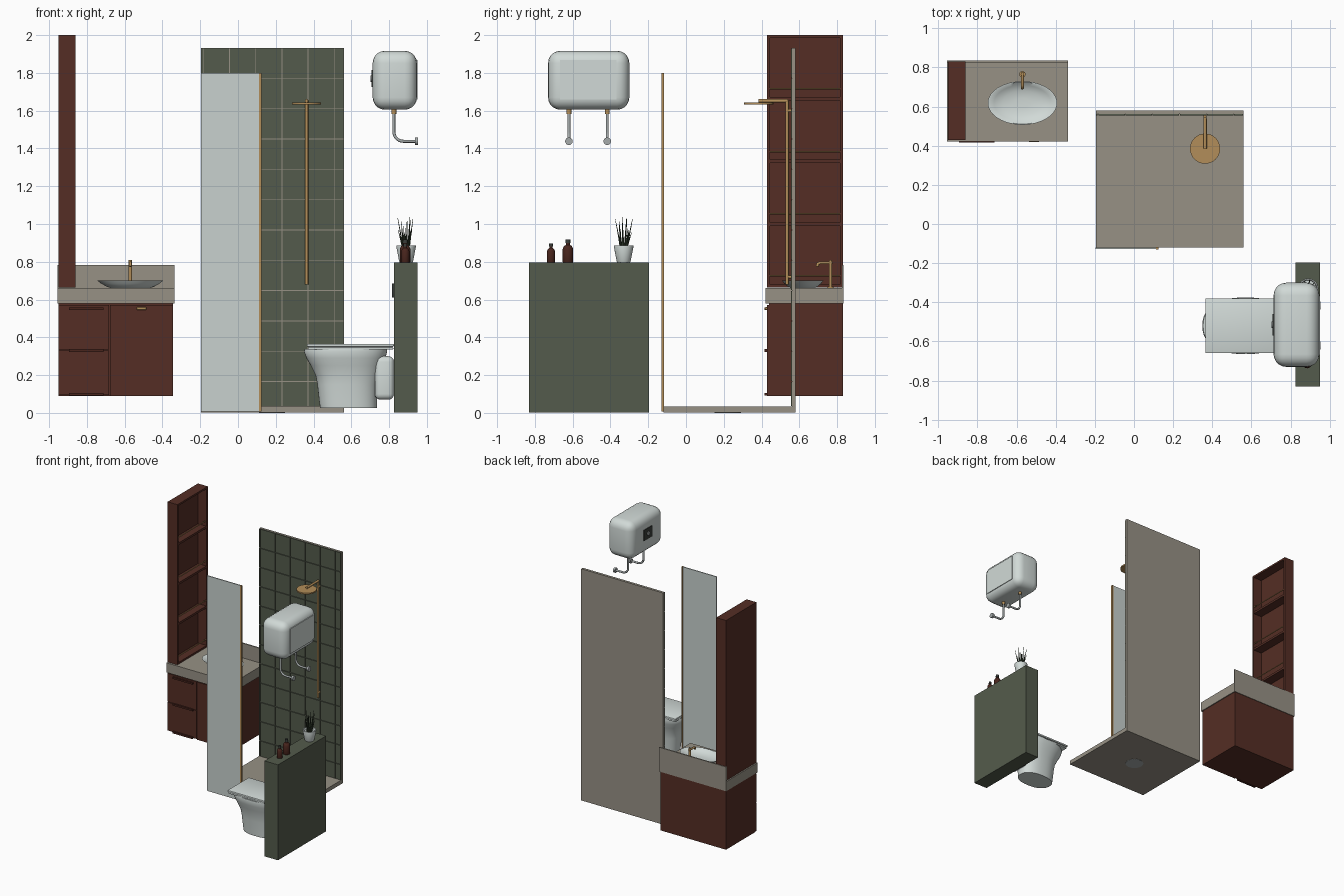
import bpy, bmesh, math, random
from mathutils import Vector, Matrix

cube = bpy.data.objects.get("Cube")
if cube:
    bpy.data.objects.remove(cube, do_unlink=True)
random.seed(4)


def material(name, *rgb):
    m = bpy.data.materials.new(name)
    m.use_nodes = True
    m.diffuse_color = (*rgb, 1)
    m.node_tree.nodes["Principled BSDF"].inputs["Base Color"].default_value = (*rgb, 1)
    return m


wood = material("red brown wood", .09, .027, .018)
green = material("sage green", .088, .105, .072)
stone = material("warm stone", .31, .285, .235)
glass = material("pale glass", .58, .64, .62)
ceramic = material("white ceramic", .64, .70, .68)
gold = material("brushed gold", .45, .27, .10)
dark = material("dark grey", .04, .045, .04)
amber = material("dark amber", .065, .018, .012)
leaf = material("leaf green", .03, .045, .025)
chrome = material("chrome grey", .38, .41, .41)


def finish(bm, name, mat, smooth=False):
    bmesh.ops.recalc_face_normals(bm, faces=bm.faces)
    me = bpy.data.meshes.new(name)
    bm.to_mesh(me)
    bm.free()
    ob = bpy.data.objects.new(name, me)
    bpy.context.collection.objects.link(ob)
    me.materials.append(mat)
    if smooth:
        bpy.ops.object.select_all(action='DESELECT')
        ob.select_set(True)
        bpy.context.view_layer.objects.active = ob
        bpy.ops.object.shade_smooth_by_angle(angle=math.radians(40))
    return ob


def boxes(name, spans, mat, bevel=0, segments=2):
    """Each span gives the x, y and z ranges of one block."""
    bm = bmesh.new()
    for span in spans:
        mid = Vector([(a + b) / 2 for a, b in span])
        size = Vector([b - a for a, b in span])
        bmesh.ops.create_cube(bm, size=1, matrix=Matrix.Translation(mid) @ Matrix.Diagonal(size).to_4x4())
    if bevel:
        bmesh.ops.bevel(bm, geom=bm.edges[:], offset=bevel, segments=segments,
                        profile=.5, affect='EDGES')
    return finish(bm, name, mat, bool(bevel))


def box(name, x, y, z, mat, bevel=0, segments=2):
    return boxes(name, [(x, y, z)], mat, bevel, segments)


def loft(name, rings, mat, n=32, power=2):
    """Stack of superellipse rings: centre x, centre y, z, radius x, radius y."""
    bm = bmesh.new()
    loops = []
    for cx, cy, z, rx, ry in rings:
        loop = []
        for i in range(n):
            c, s = math.cos(math.tau * i / n), math.sin(math.tau * i / n)
            px = math.copysign(abs(c) ** (2 / power), c)
            py = math.copysign(abs(s) ** (2 / power), s)
            loop.append(bm.verts.new((cx + rx * px, cy + ry * py, z)))
        loops.append(loop)
    for a, b in zip(loops, loops[1:]):
        for i in range(n):
            j = (i + 1) % n
            bm.faces.new((a[i], a[j], b[j], b[i]))
    bm.faces.new(loops[0])
    bm.faces.new(loops[-1])
    return finish(bm, name, mat, True)


def lathe(name, x, y, profile, mat, n=24):
    return loft(name, [(x, y, z, r, r) for z, r in profile], mat, n)


def rod(name, a, b, r, mat, r2=None, n=16):
    a, b = Vector(a), Vector(b)
    d = b - a
    bm = bmesh.new()
    m = Matrix.Translation((a + b) / 2) @ d.to_track_quat('Z', 'Y').to_matrix().to_4x4()
    bmesh.ops.create_cone(bm, cap_ends=True, segments=n, radius1=r,
                          radius2=r if r2 is None else r2, depth=d.length, matrix=m)
    return finish(bm, name, mat, True)


def pipe(name, points, r, mat):
    cu = bpy.data.curves.new(name, 'CURVE')
    cu.dimensions = '3D'
    cu.bevel_depth, cu.bevel_resolution, cu.use_fill_caps = r, 3, True
    sp = cu.splines.new('POLY')
    sp.points.add(len(points) - 1)
    for p, co in zip(sp.points, points):
        p.co = (*co, 1)
    ob = bpy.data.objects.new(name, cu)
    bpy.context.collection.objects.link(ob)
    cu.materials.append(mat)


# Vanity cabinet, drawers and door
box("vanity_cabinet", (-.95, -.345), (.44, .83), (.09, .58), wood)
for i, z in enumerate((.095, .335)):
    box(f"drawer_front_{i}", (-.95, -.682), (.43, .44), (z, z + .236), wood)
box("vanity_door", (-.678, -.345), (.43, .44), (.09, .571), wood)
for i, z in enumerate((.098, .33, .552)):
    box(f"drawer_handle_{i}", (-.895, -.712), (.416, .432), (z - .007, z + .007), amber)
box("door_handle", (-.537, -.485), (.418, .432), (.545, .56), gold, .005)

# Counter, splashback, basin and tap
box("counter", (-.955, -.337), (.422, .835), (.58, .66), stone)
box("splashback", (-.955, -.337), (.825, .835), (.66, .782), stone)
basin = [(.66, .10), (.668, .125), (.685, .155), (.702, .177), (.702, .17), (.688, .145), (.674, .10), (.67, .04)]
loft("basin", [(-.57, .618, z, r, r * .63) for z, r in basin], ceramic, 48)
rod("tap_stem", (-.57, .765, .66), (-.57, .765, .81), .009, gold)
rod("tap_base", (-.57, .765, .66), (-.57, .765, .668), .016, gold)
pipe("tap_spout", [(-.57, .775, .795), (-.57, .71, .795), (-.57, .698, .79), (-.57, .695, .775)], .008, gold)

# Tall open shelf unit, facing +x
sx, sy = (-.95, -.86), (.43, .83)
boxes("shelf_frame", [
    ((-.95, -.94), sy, (.665, 2)), (sx, (.43, .445), (.665, 2)), (sx, (.815, .83), (.665, 2)),
    (sx, sy, (1.985, 2)), (sx, sy, (.665, .68))], wood)
boxes("shelves", [((-.94, -.863), (.445, .815), (z - .01, z + .008)) for z in (1.0, 1.333, 1.665)], wood)
for i, z in enumerate((.727, 1.055, 1.383, 1.717)):
    rod(f"shelf_rail_{i}", (-.867, .445, z), (-.867, .815, z), .004, gold, n=8)

# Shower tray and tiled wall
box("shower_tray", (-.195, .56), (-.12, .58), (.002, .035), stone)
rod("tray_drain", (.18, .22, 0), (.18, .22, .01), .07, chrome, n=32)
box("shower_wall", (-.195, .56), (.562, .58), (.002, 1.932), stone)
xs = [-.195] + [-.184 + .1388 * i for i in range(6)] + [.56]
zs = [.035] + [.166 + .1605 * i for i in range(11)] + [1.932]
boxes("wall_tiles", [((a + .002, b - .002), (.555, .563), (c + .002, d - .002))
                     for a, b in zip(xs, xs[1:]) for c, d in zip(zs, zs[1:])], green)

# Glass screen with its metal edge
box("glass_screen", (-.197, .112), (-.128, -.12), (.008, 1.8), glass)
box("screen_edge", (.112, .125), (-.131, -.117), (.008, 1.8), gold)

# Shower column and head
rod("shower_pole", (.363, .535, .68), (.363, .535, 1.655), .009, gold)
rod("shower_arm", (.363, .54, 1.652), (.363, .385, 1.652), .009, gold)
rod("shower_head", (.363, .385, 1.632), (.363, .385, 1.643), .077, gold, n=32)
for z in (.72, 1.6):
    rod("pole_bracket", (.363, .535, z), (.363, .558, z), .008, gold)

# Half wall and flush button
box("half_wall", (.825, .95), (-.83, -.197), (.002, .797), green)
box("flush_plate", (.815, .827), (-.56, -.48), (.61, .685), dark, .004)

# Toilet bowl, seat, lid and flush unit
bowl = [(.025, .435, .735, .095), (.06, .43, .735, .098), (.15, .42, .74, .105), (.20, .41, .752, .112),
        (.25, .385, .765, .125), (.29, .362, .78, .138), (.325, .349, .79, .145), (.338, .353, .79, .143)]
loft("toilet_bowl", [((a + b) / 2, -.52, z, (b - a) / 2, ry) for z, a, b, ry in bowl], ceramic, 48, 2.3)
box("toilet_seat", (.37, .822), (-.655, -.385), (.335, .348), ceramic, .004)
box("toilet_lid", (.365, .825), (-.66, -.38), (.35, .365), ceramic, .004)
box("flush_unit", (.724, .826), (-.61, -.43), (.07, .30), ceramic, .03, 4)

# Plant in a pot
lathe("plant_pot", .89, -.33, [(.797, .034), (.803, .037), (.88, .052), (.885, .051), (.885, .045), (.868, .042)], ceramic)
for i in range(18):
    a = math.tau * i / 18 * 5
    lean = random.uniform(.01, .05)
    tip = (.89 + lean * math.cos(a), -.33 + lean * 1.1 * math.sin(a), random.uniform(.95, 1.045))
    rod("grass_blade", (.89 + .015 * math.cos(a), -.33 + .015 * math.sin(a), .865), tip, .005, leaf, .001, 6)

# Soap bottles
for name, y, h, r in (("small_bottle", -.715, .10, .022), ("large_bottle", -.625, .122, .028)):
    lathe(name, .885, y, [(.797, r * .95), (.80, r), (.797 + h * .58, r), (.797 + h * .7, r * .75),
                          (.797 + h * .76, r * .4), (.797 + h * .84, r * .4)], amber)
    lathe(name + "_cap", .885, y, [(.797 + h * .83, r * .48), (.797 + h, r * .44)], dark, 16)

# Water heater with rear panel and controls
box("water_heater", (.713, .947), (-.73, -.30), (1.605, 1.917), ceramic, .065, 5)
box("heater_panel", (.945, .951), (-.668, -.368), (1.66, 1.868), ceramic)
box("heater_controls", (.708, .716), (-.57, -.46), (1.725, 1.815), dark)
rod("heater_knob", (.702, -.515, 1.77), (.71, -.515, 1.77), .017, chrome)

# Heater pipes bending towards the wall
for y in (-.62, -.417):
    rod("pipe_nut", (.825, y, 1.583), (.825, y, 1.612), .013, gold)
    bend = [(.875 - .05 * math.cos(t), y, 1.488 - .05 * math.sin(t))
            for t in (math.pi / 2 * k / 8 for k in range(9))]
    pipe("heater_pipe", [(.825, y, 1.60)] + bend + [(.945, y, 1.438)], .008, chrome)
    rod("pipe_flange", (.936, y, 1.438), (.952, y, 1.438), .02, chrome)
